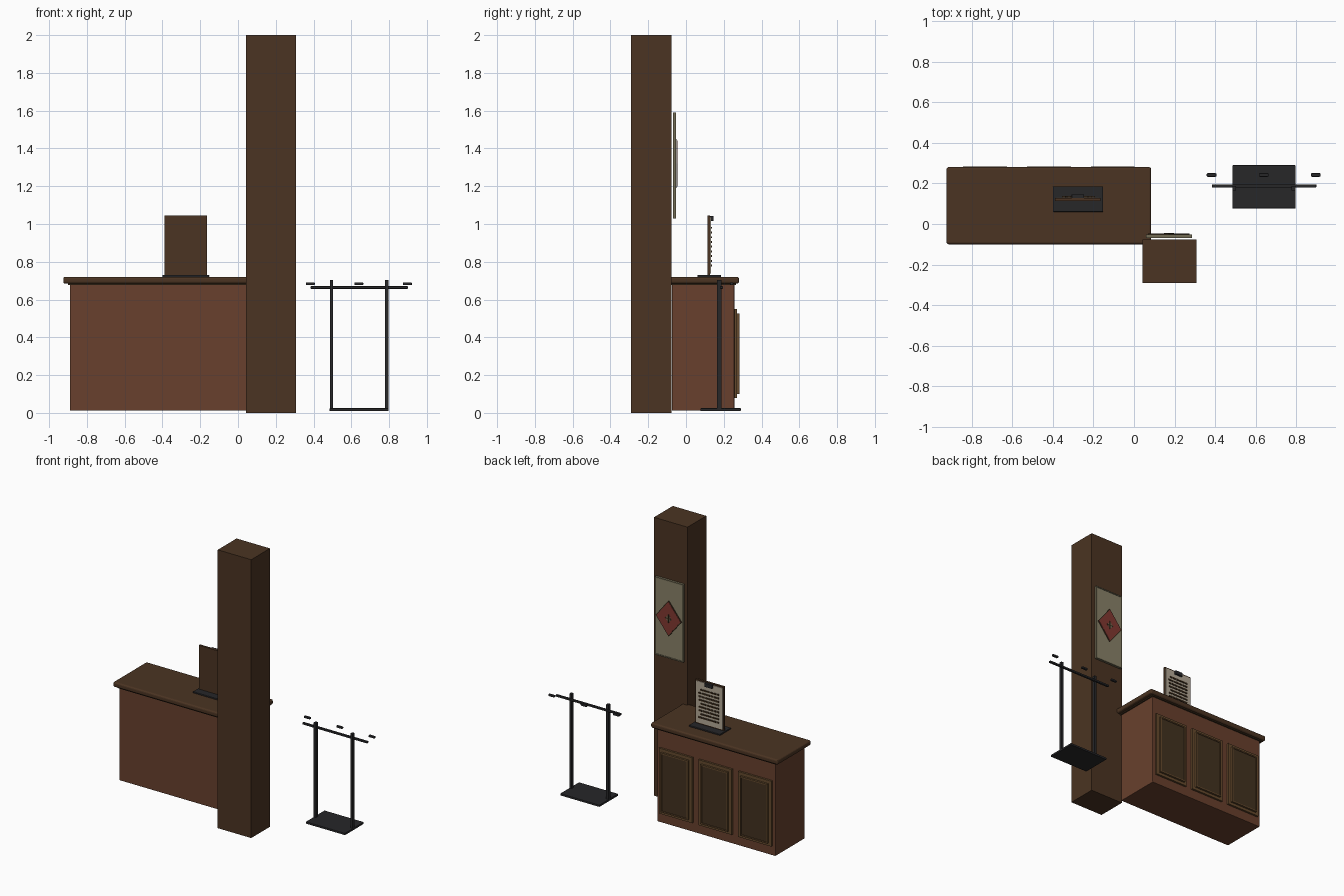
import bpy, bmesh, random
from mathutils import Matrix

random.seed(4)
cube = bpy.data.objects.get("Cube")
if cube:
    bpy.data.objects.remove(cube, do_unlink=True)


def material(name, rgb):
    m = bpy.data.materials.new(name)
    m.use_nodes = True
    m.diffuse_color = (*rgb, 1)
    m.node_tree.nodes["Principled BSDF"].inputs["Base Color"].default_value = (*rgb, 1)
    return m


DARK_WOOD = material("dark wood", (.07, .034, .016))
RED_WOOD = material("reddish wood", (.138, .051, .026))
TAN_WOOD = material("tan trim wood", (.13, .068, .026))
PANEL = material("door panel wood", (.055, .031, .014))
METAL = material("black metal", (.02, .02, .022))
LINEN = material("poster linen", (.25, .22, .14))
OLIVE = material("poster rim olive", (.17, .15, .09))
PAPER = material("paper", (.46, .40, .31))
RED = material("faded red", (.22, .04, .03))


def finish(name, bm, mat, bevel=0, segments=2):
    mesh = bpy.data.meshes.new(name)
    bm.to_mesh(mesh)
    bm.free()
    mesh.materials.append(mat)
    obj = bpy.data.objects.new(name, mesh)
    bpy.context.collection.objects.link(obj)
    if bevel:
        mod = obj.modifiers.new("soft edges", "BEVEL")
        mod.width = bevel
        mod.segments = segments
    return obj


def add_box(bm, x, y, z):
    size = [b - a for a, b in (x, y, z)]
    mid = [(a + b) / 2 for a, b in (x, y, z)]
    bmesh.ops.create_cube(bm, size=1, matrix=Matrix.Translation(mid) @ Matrix.Diagonal((*size, 1)))


def box(name, x, y, z, mat, bevel=0, segments=2):
    bm = bmesh.new()
    add_box(bm, x, y, z)
    return finish(name, bm, mat, bevel, segments)


def frame(name, x, y, z, w, mat):
    """Four bars around an upright rectangle."""
    bm = bmesh.new()
    for a, b in ((x[0], x[0] + w), (x[1] - w, x[1])):
        add_box(bm, (a, b), y, z)
    for a, b in ((z[0], z[0] + w), (z[1] - w, z[1])):
        add_box(bm, (x[0] + w, x[1] - w), y, (a, b))
    return finish(name, bm, mat)


def diamond(name, cx, cz, rx, rz, y, mat):
    """Thin upright diamond plate."""
    bm = bmesh.new()
    verts = [bm.verts.new((cx + dx * rx, y[0], cz + dz * rz))
             for dx, dz in ((1, 0), (0, 1), (-1, 0), (0, -1))]
    face = bm.faces.new(verts)
    side = bmesh.ops.extrude_face_region(bm, geom=[face])["geom"]
    moved = [v for v in side if isinstance(v, bmesh.types.BMVert)]
    bmesh.ops.translate(bm, verts=moved, vec=(0, y[1] - y[0], 0))
    bmesh.ops.recalc_face_normals(bm, faces=bm.faces)
    return finish(name, bm, mat)


# Pillar
box("pillar", (.042, .308), (-.29, -.077), (0, 2), DARK_WOOD)

# Poster on the back of the pillar
box("poster_sheet", (.065, .28), (-.068, -.057), (1.035, 1.585), LINEN)
frame("poster_rim", (.06, .285), (-.07, -.053), (1.03, 1.59), .008, OLIVE)
diamond("poster_diamond_edge", .172, 1.32, .103, .13, (-.051, -.048), PANEL)
diamond("poster_diamond", .172, 1.32, .096, .121, (-.05, -.046), RED)
diamond("emblem_ground", .172, 1.32, .024, .03, (-.047, -.045), OLIVE)
box("emblem_bar", (.147, .197), (-.046, -.044), (1.316, 1.324), PANEL)
box("emblem_post", (.168, .176), (-.046, -.044), (1.29, 1.35), PANEL)

# Counter
box("counter_body", (-.89, .05), (-.075, .256), (.012, .69), RED_WOOD, .004)
box("counter_top", (-.925, .085), (-.1, .281), (.684, .72), DARK_WOOD, .011, 3)
box("counter_lip", (-.9, .06), (-.085, .266), (.677, .686), PANEL)

# Three panelled doors on the working side
for i in range(3):
    cx = -.735 + i * .315
    outer, inner = (cx - .132, cx + .132), (cx - .108, cx + .108)
    frame(f"door_frame_{i + 1}", outer, (.25, .27), (.08, .55), .026, TAN_WOOD)
    frame(f"door_moulding_{i + 1}", inner, (.255, .284), (.1, .527), .009, TAN_WOOD)
    box(f"door_panel_{i + 1}", (cx - .1, cx + .1), (.25, .279), (.108, .519), PANEL)

# Menu board on the counter
box("menu_base", (-.4, -.152), (.06, .185), (.719, .73), METAL, .003)
box("menu_board", (-.39, -.165), (.113, .128), (.728, 1.045), DARK_WOOD)
box("menu_sheet", (-.383, -.172), (.127, .132), (.738, 1.036), PAPER)
box("menu_clip", (-.308, -.247), (.126, .146), (1.015, 1.042), METAL, .003)

# Rows of short raised dashes on the sheet
bm = bmesh.new()
for row in range(9):
    z = .775 + row * .025
    x = -.355
    while x < -.21:
        length = random.uniform(.014, .026)
        add_box(bm, (x, x + length), (.131, .138), (z, z + .01))
        x += length + .006
finish("menu_dashes", bm, PANEL)

# Metal rack
box("rack_base", (.485, .797), (.077, .29), (.01, .025), METAL, .003)
for side, x in (("right", .495), ("left", .787)):
    box(f"rack_post_{side}", (x - .009, x + .009), (.165, .187), (.02, .704), METAL)
box("rack_bar", (.384, .9), (.18, .196), (.657, .671), METAL, .003)
for name, x in (("right", .383), ("middle", .64), ("left", .897)):
    box(f"rack_hook_{name}", (x - .024, x + .024), (.233, .251), (.676, .691), METAL, .005)
